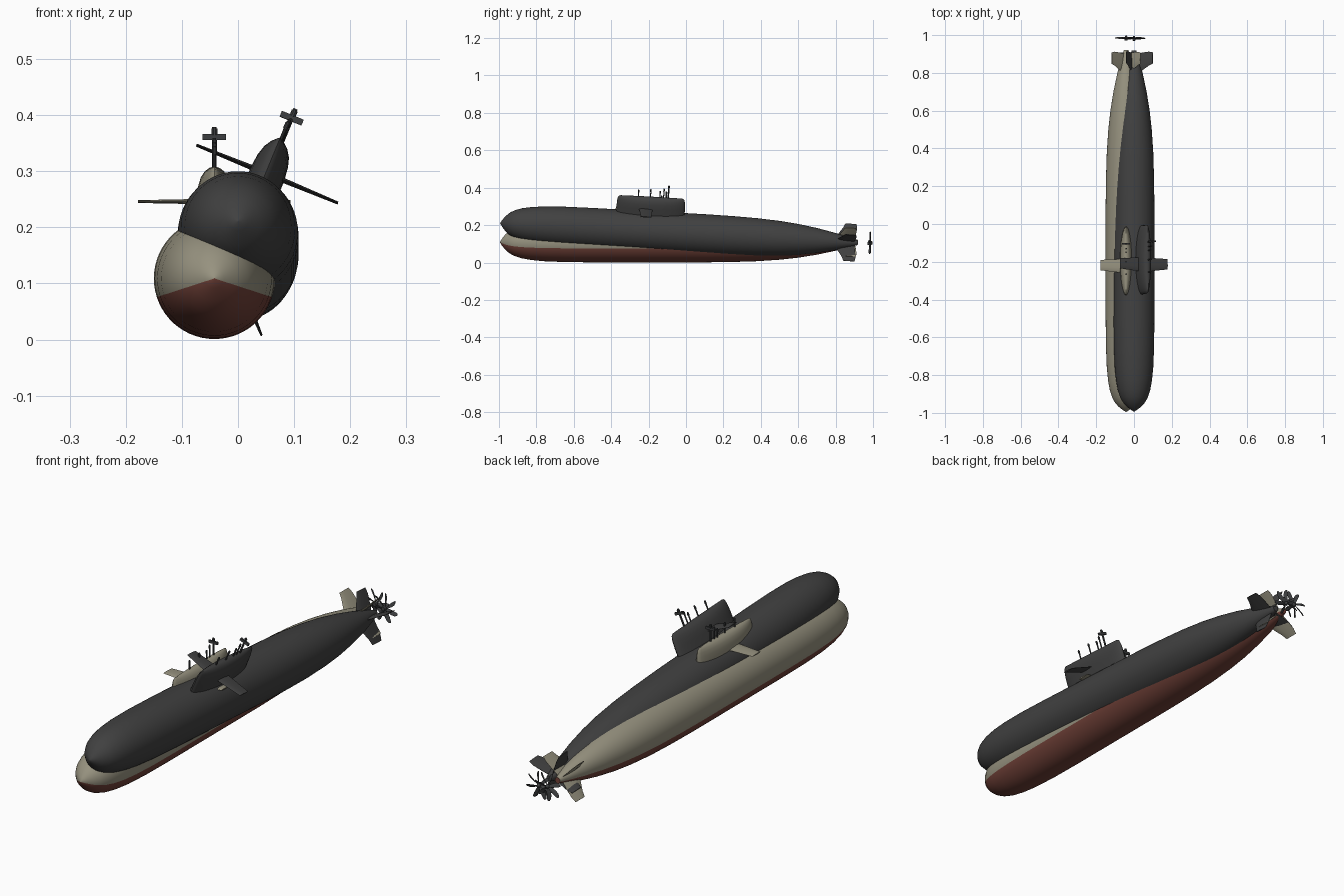
import bpy, bmesh, math
from mathutils import Matrix, Vector

if "Cube" in bpy.data.objects:
    bpy.data.objects.remove(bpy.data.objects["Cube"])


def material(name, rgb):
    m = bpy.data.materials.new(name)
    m.diffuse_color = (*rgb, 1)
    m.use_nodes = True
    m.node_tree.nodes["Principled BSDF"].inputs["Base Color"].default_value = m.diffuse_color
    return m


TAN = material("tan paint", (0.31, 0.29, 0.215))
RED = material("red antifouling", (0.162, 0.052, 0.039))
DARK = material("dark grey paint", (0.052, 0.052, 0.052))
METAL = material("mast grey", (0.046, 0.048, 0.05))


def finish(name, bm, mats, matrix, rule=None):
    bmesh.ops.recalc_face_normals(bm, faces=bm.faces)
    if rule:
        for f in bm.faces:
            f.material_index = rule(f.calc_center_median())
    me = bpy.data.meshes.new(name)
    bm.to_mesh(me)
    bm.free()
    for m in mats:
        me.materials.append(m)
    ob = bpy.data.objects.new(name, me)
    bpy.context.collection.objects.link(ob)
    ob.matrix_world = matrix
    bpy.context.view_layer.objects.active = ob
    ob.select_set(True)
    bpy.ops.object.shade_smooth_by_angle(angle=math.radians(35))
    ob.select_set(False)
    return ob


def loft(bm, rings, mat=Matrix()):
    """Skin a list of equal-length point rings and cap both ends."""
    rows = [[bm.verts.new(mat @ Vector(p)) for p in r] for r in rings]
    n = len(rows[0])
    for a, b in zip(rows, rows[1:]):
        for i in range(n):
            j = (i + 1) % n
            bm.faces.new((a[i], a[j], b[j], b[i]))
    bm.faces.new(rows[0])
    bm.faces.new(rows[-1])


def foil(r, y0, y1, t):
    """Foil section at span r, with the chord along y and the thickness along z."""
    c = y1 - y0
    pts = [(0, 0), (0.1, 0.7), (0.35, 1), (0.7, 0.7), (1, 0.12),
           (1, -0.12), (0.7, -0.7), (0.35, -1), (0.1, -0.7)]
    return [(r, y0 + c * a, t * b) for a, b in pts]


def circle(y, r, n):
    return [(r * math.cos(2 * math.pi * i / n), y, r * math.sin(2 * math.pi * i / n)) for i in range(n)]


HULL = [(-0.995, 0.001), (-0.985, 0.017), (-0.967, 0.040), (-0.945, 0.059), (-0.92, 0.073),
        (-0.88, 0.086), (-0.83, 0.095), (-0.76, 0.102), (-0.65, 0.1065), (-0.5, 0.108),
        (-0.2, 0.108), (0.1, 0.108), (0.25, 0.106), (0.38, 0.102), (0.5, 0.094),
        (0.6, 0.083), (0.7, 0.067), (0.8, 0.046), (0.87, 0.027), (0.92, 0.012)]

# height above the axis, width scale, length scale of the sail
SAIL = [(0.07, 1.0, 1.0), (0.14, 0.97, 1.0), (0.163, 0.89, 0.995), (0.18, 0.74, 0.985),
        (0.191, 0.52, 0.97), (0.197, 0.28, 0.94), (0.199, 0.08, 0.9)]


def submarine(prefix, place, paint, bottom):
    # hull, with the lower sector in the bottom colour
    bm = bmesh.new()
    loft(bm, [circle(y, r, 60) for y, r in HULL])
    finish(prefix + "_hull", bm, [paint, bottom], place,
           lambda c: int(math.atan2(c.z, abs(c.x)) < math.radians(-18)))

    # sail with elliptical plan and domed top
    bm = bmesh.new()
    rings = []
    for h, w, l in SAIL:
        ring = []
        for i in range(32):
            a = 2 * math.pi * i / 32
            ring.append((0.033 * w * math.sin(a), -0.196 - 0.183 * l * math.cos(a), h))
        rings.append(ring)
    loft(bm, rings)
    finish(prefix + "_sail", bm, [paint], place)

    # pair of sail planes
    bm = bmesh.new()
    for ang in (0, math.pi):
        m = Matrix.Translation((0, 0, 0.137)) @ Matrix.Rotation(ang, 4, 'Y')
        loft(bm, [foil(0.01, -0.26, -0.185, 0.005), foil(0.136, -0.245, -0.19, 0.0025)], m)
    finish(prefix + "_sail_planes", bm, [paint], place)

    # X-shaped stern fins
    bm = bmesh.new()
    for k in range(4):
        m = Matrix.Rotation(math.radians(45 + 90 * k), 4, 'Y')
        loft(bm, [foil(0.005, 0.80, 0.90, 0.005), foil(0.05, 0.815, 0.908, 0.004),
                  foil(0.085, 0.838, 0.912, 0.003), foil(0.108, 0.848, 0.908, 0.002)], m)
    finish(prefix + "_stern_fins", bm, [paint], place)

    # periscopes and masts: position along the sail, top height, radius
    bm = bmesh.new()
    for y, top, r in ((-0.265, 0.236, 0.003), (-0.2, 0.243, 0.003), (-0.15, 0.236, 0.003),
                      (-0.13, 0.25, 0.003), (-0.105, 0.27, 0.004)):
        m = Matrix.Translation((0, y, 0)) @ Matrix.Rotation(math.pi / 2, 4, 'X')
        loft(bm, [circle(0.17, r, 10), circle(top, r, 10)], m)
        loft(bm, [circle(top - 0.014, r * 1.4, 10), circle(top - 0.003, r * 1.4, 10)], m)
    # antenna crossbar
    box = Matrix.Translation((0, -0.105, 0.252)) @ Matrix.Diagonal((0.042, 0.008, 0.011, 1))
    bmesh.ops.create_cube(bm, size=1, matrix=box)
    finish(prefix + "_masts", bm, [METAL], place)

    # seven-bladed propeller
    bm = bmesh.new()
    loft(bm, [circle(0.972, 0.008, 16), circle(0.985, 0.010, 16), circle(0.998, 0.003, 16)])
    for k in range(7):
        m = (Matrix.Rotation(2 * math.pi * k / 7, 4, 'Y')
             @ Matrix.Translation((0, 0.985, 0)))
        rings = []
        for r, c, pitch, skew in ((0.005, 0.010, 50, 0), (0.02, 0.015, 40, 0.001),
                                  (0.038, 0.018, 30, 0.003), (0.052, 0.016, 25, 0.006),
                                  (0.06, 0.008, 22, 0.009)):
            tw = Matrix.Translation((0, 0, skew)) @ Matrix.Rotation(math.radians(90 - pitch), 4, 'X')
            rings.append([tw @ Vector(p) for p in foil(r, -c / 2, c / 2, 0.0015)])
        loft(bm, rings, m)
    finish(prefix + "_propeller", bm, [METAL], place)


# upright tan boat, and the dark boat rolled and pitched bow-up across it
submarine("tan_boat", Matrix.Translation((-0.042, 0, 0.109)), TAN, RED)
submarine("dark_boat", Matrix.Translation((0, 0, 0.156)) @ Matrix.Rotation(-0.0555, 4, 'X')
          @ Matrix.Rotation(math.radians(22.3), 4, 'Y'), DARK, DARK)
